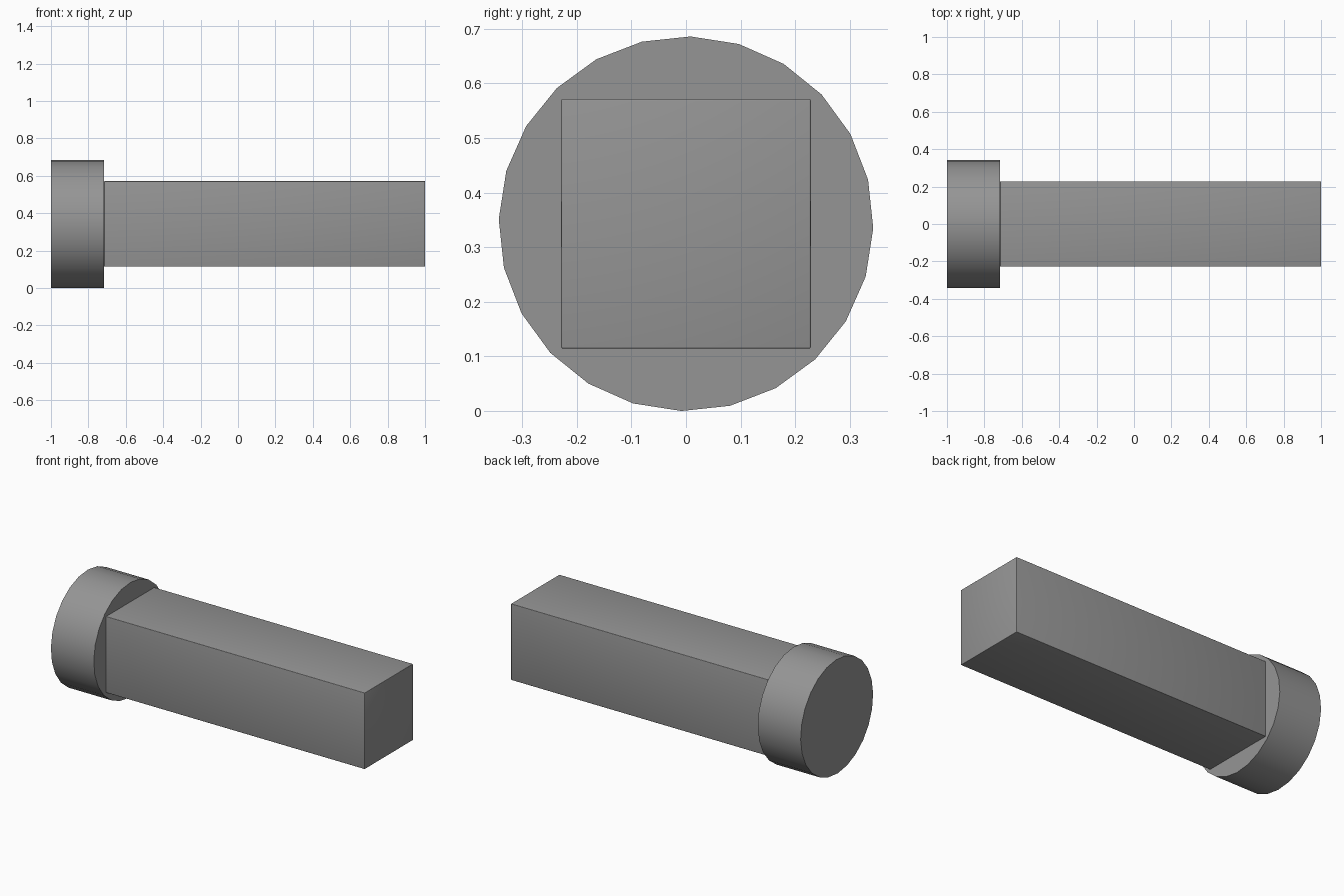
import bpy
import math
from mathutils import Matrix

cube = bpy.data.objects.get("Cube")
if cube:
    bpy.data.objects.remove(cube, do_unlink=True)

RADIUS = 0.343
HEAD_LEFT, HEAD_RIGHT = -1.0, -0.716
SHAFT_HALF = 0.2285

# Single grey colour
grey = bpy.data.materials.new("grey")
grey.use_nodes = True
colour = (0.3, 0.3, 0.3, 1)
grey.diffuse_color = colour
bsdf = next(n for n in grey.node_tree.nodes if n.type == "BSDF_PRINCIPLED")
bsdf.inputs["Base Color"].default_value = colour


def finish(name):
    obj = bpy.context.object
    obj.name = name
    obj.data.materials.append(grey)
    return obj


# Round head: 24-sided cylinder lying along x, turned slightly about its axis
bpy.ops.mesh.primitive_cylinder_add(
    vertices=24, radius=RADIUS, depth=HEAD_RIGHT - HEAD_LEFT,
    location=((HEAD_LEFT + HEAD_RIGHT) / 2, 0, RADIUS))
head = finish("round_head")
head.data.transform(Matrix.Rotation(math.radians(-1.4), 4, "X")
                    @ Matrix.Rotation(math.radians(90), 4, "Y"))
bpy.ops.object.shade_smooth_by_angle(angle=math.radians(30))

# Square shaft: long box with finely rounded edges
length = 1 - HEAD_RIGHT
bpy.ops.mesh.primitive_cube_add(
    size=1, location=((1 + HEAD_RIGHT) / 2, 0, RADIUS))
shaft = finish("square_shaft")
shaft.data.transform(Matrix.Diagonal((length, SHAFT_HALF * 2, SHAFT_HALF * 2, 1)))
bevel = shaft.modifiers.new("soft_edges", "BEVEL")
bevel.width = 0.003
bevel.segments = 3
bpy.ops.object.shade_smooth()
